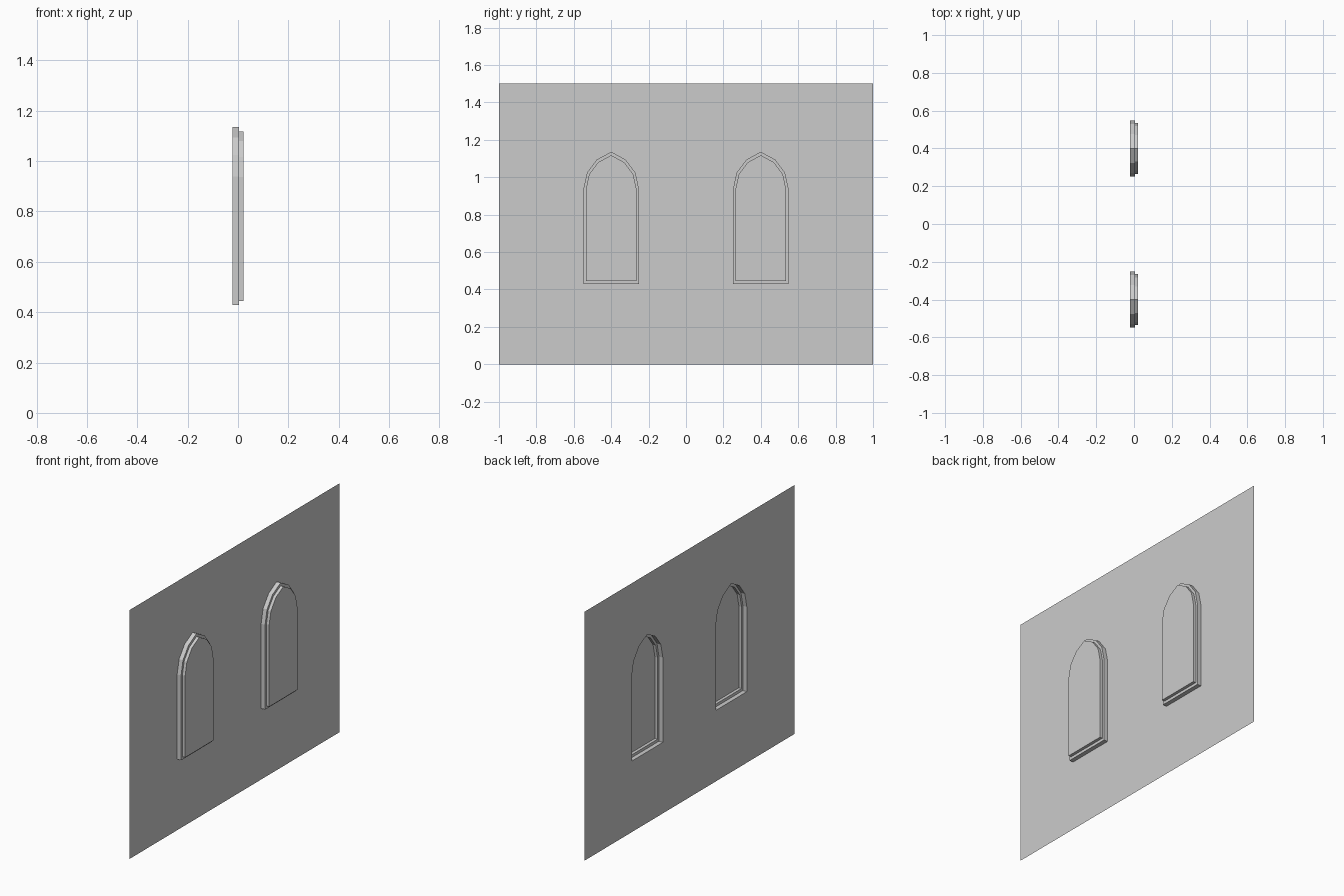
import bpy, bmesh, math

if "Cube" in bpy.data.objects:
    bpy.data.objects.remove(bpy.data.objects["Cube"])

WALL_X, STEP_X, PANE_X = -0.022, 0.004, 0.022


def arch_outline(half, rise, bottom, spring, steps=3):
    """Pointed-arch outline as (y, z), counter-clockwise seen from +x."""
    radius = (half ** 2 + rise ** 2) / (2 * half)
    end = math.asin(rise / radius)
    right = [(radius * math.cos(end * i / steps) - radius + half,
              spring + radius * math.sin(end * i / steps)) for i in range(steps)]
    left = [(-y, z) for y, z in reversed(right)]
    return [(-half, bottom), (half, bottom)] + right + [(0, spring + rise)] + left


OUTER = arch_outline(0.148, 0.197, 0.428, 0.939)
INNER = arch_outline(0.135, 0.181, 0.445, 0.937)


def ring(bm, outline, x, cy=0):
    return [bm.verts.new((x, y + cy, z)) for y, z in outline]


def loop_edges(bm, verts):
    return [bm.edges.new((v, verts[i - 1])) for i, v in enumerate(verts)]


def finish(bm, name):
    mesh = bpy.data.meshes.new(name)
    bm.to_mesh(mesh)
    bm.free()
    ob = bpy.data.objects.new(name, mesh)
    bpy.context.collection.objects.link(ob)
    return ob


# wall sheet with two pointed openings
bm = bmesh.new()
edges = loop_edges(bm, ring(bm, [(-1, 0), (1, 0), (1, 1.5), (-1, 1.5)], WALL_X))
for cy in (-0.4, 0.4):
    edges += loop_edges(bm, ring(bm, OUTER, WALL_X, cy))
bmesh.ops.triangle_fill(bm, edges=edges, use_beauty=True, normal=(1, 0, 0))
bm.normal_update()
bmesh.ops.reverse_faces(bm, faces=[f for f in bm.faces if f.normal.x < 0])
finish(bm, "wall")

# stepped window blocks, hollow from behind
for name, cy in (("left_window", -0.4), ("right_window", 0.4)):
    bm = bmesh.new()
    rings = [ring(bm, o, x, cy) for o, x in
             ((OUTER, WALL_X), (OUTER, STEP_X), (INNER, STEP_X), (INNER, PANE_X))]
    for a, b in zip(rings, rings[1:]):
        for i in range(len(a)):
            bm.faces.new((a[i - 1], a[i], b[i], b[i - 1]))
    bm.faces.new(rings[-1])  # pane
    finish(bm, name)
